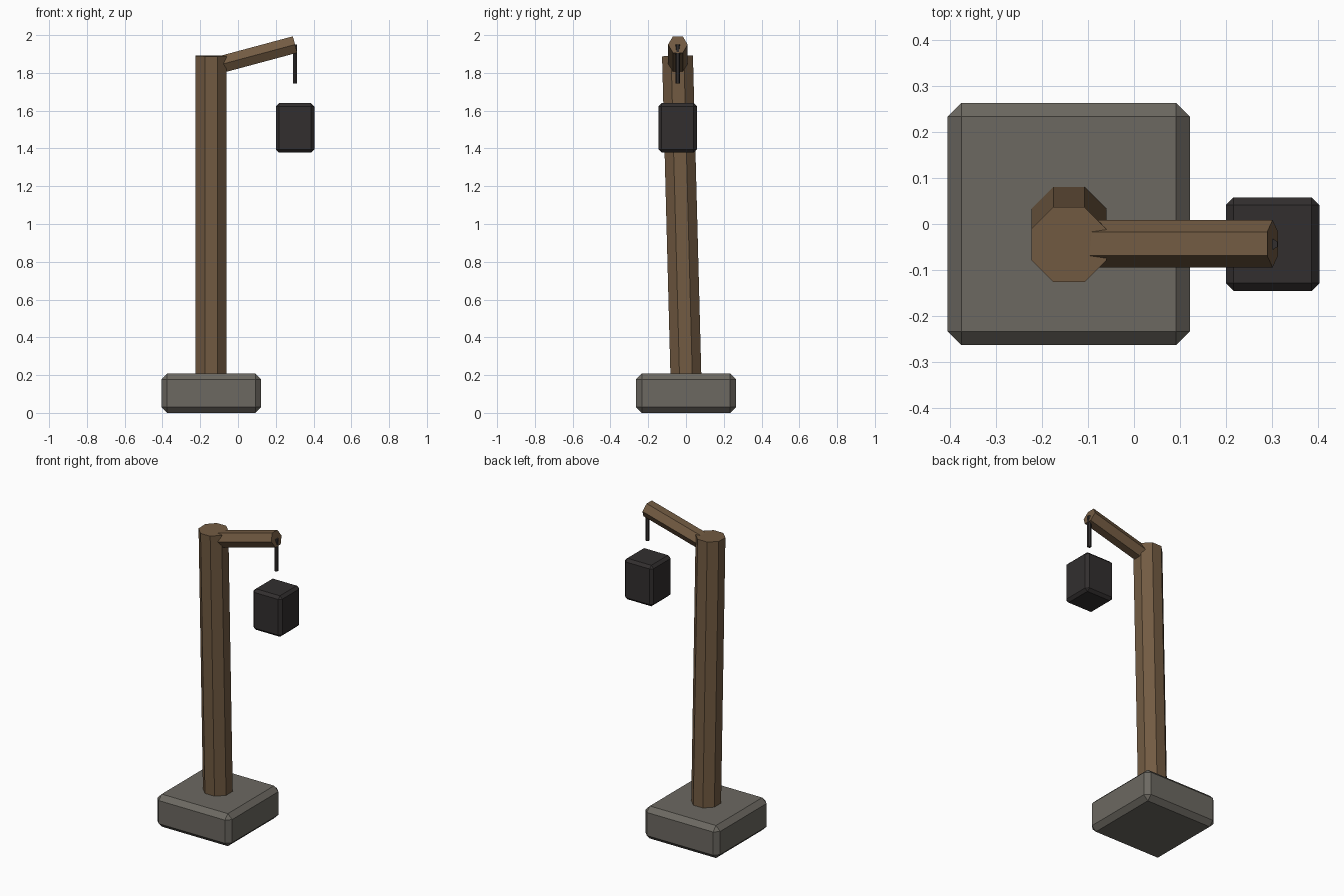
import bpy, bmesh
from math import radians, pi
from mathutils import Vector, Matrix

if "Cube" in bpy.data.objects:
    bpy.data.objects.remove(bpy.data.objects["Cube"])


def material(name, rgb):
    m = bpy.data.materials.new(name)
    m.diffuse_color = (*rgb, 1)
    m.use_nodes = True
    m.node_tree.nodes["Principled BSDF"].inputs["Base Color"].default_value = m.diffuse_color
    return m


stone = material("stone", (0.15, 0.14, 0.12))
wood = material("wood", (0.17, 0.105, 0.055))
iron = material("dark_iron", (0.032, 0.028, 0.028))


def add(name, bm, mat):
    me = bpy.data.meshes.new(name)
    bm.to_mesh(me)
    bm.free()
    me.materials.append(mat)
    ob = bpy.data.objects.new(name, me)
    bpy.context.collection.objects.link(ob)
    return ob


def chamfered_box(name, centre, size, chamfer, mat):
    bm = bmesh.new()
    bmesh.ops.create_cube(bm, size=1)
    bmesh.ops.scale(bm, vec=size, verts=bm.verts)
    bmesh.ops.bevel(bm, geom=bm.edges[:], offset=chamfer, segments=1, affect='EDGES')
    bmesh.ops.translate(bm, vec=centre, verts=bm.verts)
    return add(name, bm, mat)


def beam(name, start, end, radius, sides, turn, mat):
    """Prism running from start to end."""
    a, b = Vector(start), Vector(end)
    d = b - a
    bm = bmesh.new()
    bmesh.ops.create_cone(bm, cap_ends=True, segments=sides, radius1=radius,
                          radius2=radius, depth=d.length)
    rot = Vector((0, 0, 1)).rotation_difference(d).to_matrix().to_4x4()
    bm.transform(Matrix.Translation((a + b) / 2) @ rot @ Matrix.Rotation(turn, 4, 'Z'))
    return add(name, bm, mat)


# Stone footing
chamfered_box("base", (-0.142, 0, 0.104), (0.528, 0.528, 0.208), 0.03, stone)

# Octagonal post, leaning slightly forward
beam("post", (-0.142, 0.002, 0.1), (-0.142, -0.045, 1.89), 0.0885, 8, pi / 8, wood)

# Hexagonal arm with a ridge on top, rising to the right
beam("arm", (-0.10, -0.043, 1.842), (0.302, -0.043, 1.95), 0.052, 6, 0, wood).data.transform(
    Matrix.Identity(4))

# Hanger rod and lantern
beam("hanger", (0.302, -0.044, 1.745), (0.302, -0.044, 1.95), 0.012, 6, 0, iron)
chamfered_box("lantern", (0.302, -0.044, 1.509), (0.204, 0.204, 0.262), 0.017, iron)
